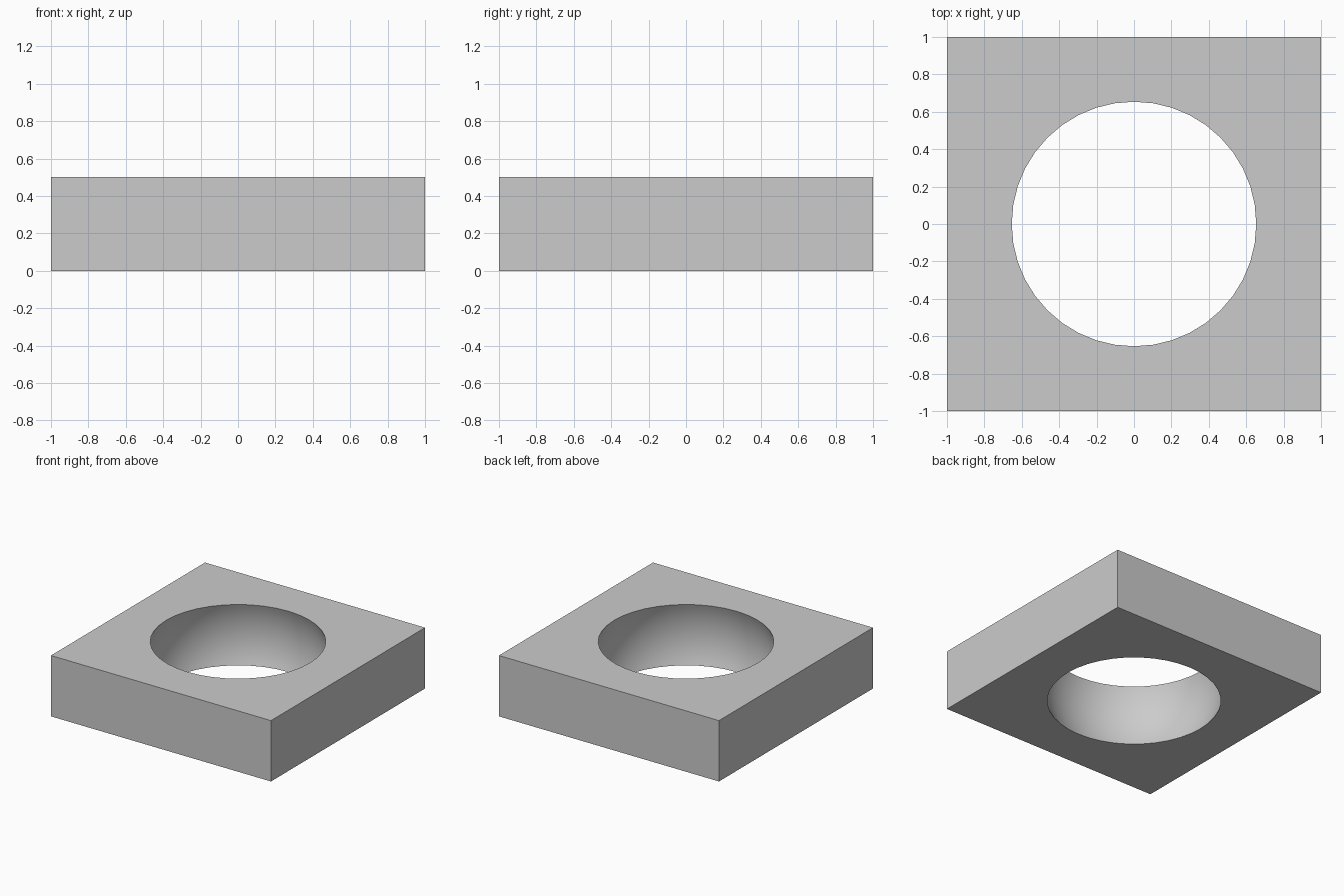
import bpy
from math import radians

if "Cube" in bpy.data.objects:
    bpy.data.objects.remove(bpy.data.objects["Cube"])

SIZE, HEIGHT = 2.0, 0.5
SPHERE_R = 0.7          # spherical seat, widest at mid height

# Square block
bpy.ops.mesh.primitive_cube_add(size=1, location=(0, 0, HEIGHT / 2))
block = bpy.context.object
block.name = "bearing_block"
block.scale = (SIZE, SIZE, HEIGHT)
bpy.ops.object.transform_apply(location=False, rotation=False, scale=True)

# Ball that hollows out the seat
bpy.ops.mesh.primitive_uv_sphere_add(segments=40, ring_count=50, radius=SPHERE_R,
                                     location=(0, 0, HEIGHT / 2))
cutter = bpy.context.object
cutter.name = "seat_cutter"
cutter.hide_render = True
bpy.ops.object.shade_smooth()

# Cut the seat and keep the rims sharp
bpy.ops.object.select_all(action='DESELECT')
block.select_set(True)
bpy.context.view_layer.objects.active = block
cut = block.modifiers.new("spherical_seat", 'BOOLEAN')
cut.operation = 'DIFFERENCE'
cut.solver = 'EXACT'
cut.object = cutter
bpy.ops.object.modifier_apply(modifier=cut.name)
bpy.data.objects.remove(cutter, do_unlink=True)
bpy.ops.object.shade_smooth_by_angle(angle=radians(30))
